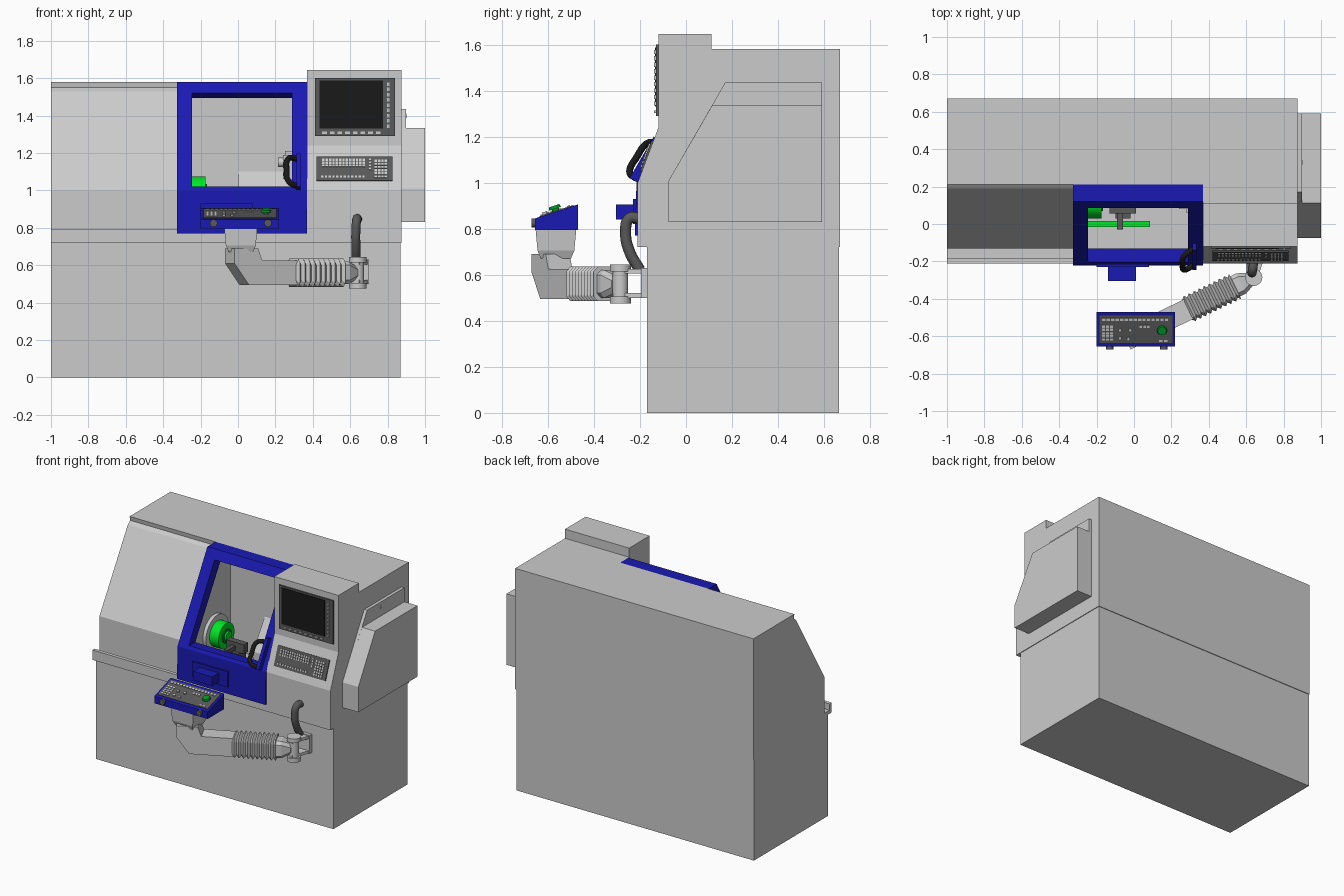
import bpy, bmesh, math
from mathutils import Matrix, Vector

if "Cube" in bpy.data.objects:
    bpy.data.objects.remove(bpy.data.objects["Cube"])

I = Matrix.Identity(4)


def mat(name, c):
    m = bpy.data.materials.new(name)
    m.diffuse_color = (*c, 1)
    m.use_nodes = True
    m.node_tree.nodes["Principled BSDF"].inputs["Base Color"].default_value = m.diffuse_color
    return m


BLUE = mat("blue", (0.01, 0.01, 0.45))
GREEN = mat("green", (0.0, 0.8, 0.02))
KNOB = mat("dark_green", (0.0, 0.3, 0.02))
DARK = mat("dark_grey", (0.1, 0.1, 0.1))
BLACK = mat("black", (0.01, 0.01, 0.01))
LIGHT = mat("key_grey", (0.55, 0.55, 0.55))


def finish(name, bm, m=None, M=I, smooth=False):
    bmesh.ops.recalc_face_normals(bm, faces=bm.faces)
    me = bpy.data.meshes.new(name)
    bm.to_mesh(me)
    bm.free()
    me.transform(M)
    o = bpy.data.objects.new(name, me)
    bpy.context.collection.objects.link(o)
    if m:
        me.materials.append(m)
    if smooth:
        bpy.context.view_layer.objects.active = o
        o.select_set(True)
        bpy.ops.object.shade_smooth_by_angle(angle=math.radians(35))
        o.select_set(False)
    return o


def boxes(name, items, m=None, M=I):
    """One object from boxes given as (x0, x1, y0, y1, z0, z1)."""
    bm = bmesh.new()
    for x0, x1, y0, y1, z0, z1 in items:
        T = Matrix.Translation(((x0 + x1) / 2, (y0 + y1) / 2, (z0 + z1) / 2))
        bmesh.ops.create_cube(bm, size=1, matrix=T @ Matrix.Diagonal((x1 - x0, y1 - y0, z1 - z0, 1)))
    return finish(name, bm, m, M)


def loft(name, rings, m=None, M=I):
    bm = bmesh.new()
    R = [[bm.verts.new(p) for p in r] for r in rings]
    n = len(R[0])
    for a, b in zip(R, R[1:]):
        for i in range(n):
            bm.faces.new((a[i], a[(i + 1) % n], b[(i + 1) % n], b[i]))
    bm.faces.new(R[0])
    bm.faces.new(R[-1])
    return finish(name, bm, m, M)


def prism(name, yz, x0, x1, m=None):
    return loft(name, [[(x, y, z) for y, z in yz] for x in (x0, x1)], m)


def cyl(name, c, r, h, axis="Z", m=None, M=I, r2=None):
    bm = bmesh.new()
    R = {"Z": I, "X": Matrix.Rotation(math.pi / 2, 4, "Y"), "Y": Matrix.Rotation(math.pi / 2, 4, "X")}[axis]
    bmesh.ops.create_cone(bm, cap_ends=True, segments=32, radius1=r, radius2=r2 or r, depth=h,
                          matrix=Matrix.Translation(c) @ R)
    return finish(name, bm, m, M, True)


def tube(name, pts, r, m=None):
    cu = bpy.data.curves.new(name, "CURVE")
    cu.dimensions = "3D"
    cu.bevel_depth, cu.bevel_resolution, cu.use_fill_caps = r, 4, True
    s = cu.splines.new("BEZIER")
    s.bezier_points.add(len(pts) - 1)
    for b, p in zip(s.bezier_points, pts):
        b.co = p
        b.handle_left_type = b.handle_right_type = "AUTO"
    o = bpy.data.objects.new(name, cu)
    bpy.context.collection.objects.link(o)
    if m:
        cu.materials.append(m)
    bpy.context.view_layer.objects.active = o
    o.select_set(True)
    bpy.ops.object.convert(target="MESH")
    bpy.ops.object.shade_smooth_by_angle(angle=math.radians(40))
    bpy.context.object.select_set(False)


def plane(y, z, deg):
    return Matrix.Translation((0, y, z)) @ Matrix.Rotation(math.radians(deg), 4, "X")


def keys(u0, v0, nu, nv, du, dv, s=0.7, w=0.008):
    return [(u0 + i * du, u0 + i * du + du * s, v0 + j * dv, v0 + j * dv + dv * s, 0, w)
            for i in range(nu) for j in range(nv)]


# Base cabinet
boxes("base_left", [(-1, -0.55, -0.17, 0.665, 0, 0.72)])
boxes("base_right", [(-0.55, 0.87, -0.17, 0.665, 0, 0.72)])

# Upper housing: left guard, right console, hollow middle
prism("left_guard", [(0.67, 0.72), (0.67, 1.58), (0.21, 1.58), (0.215, 1.55), (0.19, 1.53),
                     (-0.13, 1.0), (-0.13, 0.72)], -1, -0.27)
prism("right_console", [(-0.12, 1.645), (0.11, 1.645), (0.11, 1.58), (0.67, 1.58), (0.67, 0.72),
                        (-0.21, 0.72), (-0.21, 1.0), (-0.12, 1.24)], 0.37, 0.875)
boxes("middle_back_wall", [(-0.27, 0.37, 0.3, 0.67, 0.72, 1.58)])
boxes("middle_roof", [(-0.27, 0.37, 0.2, 0.3, 1.5, 1.58)])
boxes("middle_floor", [(-0.27, 0.37, -0.14, 0.3, 0.72, 0.8)])
boxes("front_trough", [(-1, 0.37, -0.21, -0.13, 0.72, 0.745), (-1, 0.37, -0.21, -0.185, 0.745, 0.79)])

# Side service box
prism("side_frame", [(-0.075, 0.83), (0.59, 0.83), (0.59, 1.435), (0.17, 1.435), (-0.075, 1.01)], 0.87, 0.897)
prism("side_box", [(-0.075, 0.83), (0.59, 0.83), (0.59, 1.335), (0.113, 1.335), (-0.075, 1.01)], 0.89, 1.0)
cyl("side_lock", (0.898, 0.33, 1.4), 0.012, 0.008, "X")

# Blue sliding door: jambs, header, sill panel, latch and handle
jamb = [(0.12, 1.58), (-0.215, 1.0), (-0.222, 0.77), (-0.14, 0.77), (-0.14, 1.0), (0.21, 1.58)]
prism("door_left_jamb", jamb, -0.325, -0.245, BLUE)
prism("door_right_jamb", jamb, 0.29, 0.37, BLUE)
prism("door_header", [(0.12, 1.58), (0.085, 1.52), (0.157, 1.495), (0.21, 1.58)], -0.245, 0.29, BLUE)
prism("door_sill", [(-0.203, 1.02), (-0.215, 1.0), (-0.222, 0.77), (-0.14, 0.77), (-0.13, 1.016)],
      -0.245, 0.29, BLUE)
boxes("door_latch", [(-0.14, 0.01, -0.305, -0.21, 0.84, 0.905), (-0.2, 0.08, -0.23, -0.21, 0.82, 0.93)], BLUE)
prism("handle_bracket", [(-0.1, 1.19), (-0.14, 1.2), (-0.245, 1.02), (-0.21, 1.0)], 0.312, 0.335, BLUE)
tube("door_handle", [(0.32, -0.13, 1.17), (0.27, -0.17, 1.17), (0.26, -0.215, 1.11), (0.27, -0.245, 1.05),
                     (0.32, -0.22, 1.02)], 0.015, BLACK)

# Machining chamber: chuck, tool post, bed bar and tailstock
cyl("spindle_plate", (-0.258, 0.12, 0.985), 0.13, 0.025, "X")
cyl("chuck", (-0.21, 0.12, 0.985), 0.09, 0.07, "X", GREEN)
cyl("chuck_ring", (-0.173, 0.12, 0.985), 0.05, 0.012, "X", KNOB)
cyl("chuck_nose", (-0.165, 0.12, 0.985), 0.035, 0.02, "X", GREEN)
boxes("tool_post", [(-0.13, 0.01, 0.055, 0.1, 0.93, 0.995), (-0.09, -0.06, -0.03, 0.07, 0.94, 0.97),
                    (-0.1, -0.02, 0.03, 0.12, 0.8, 0.93)], DARK)
boxes("bed_bar", [(-0.245, 0.085, -0.015, 0.015, 0.86, 0.89)], GREEN)
prism("chip_cover", [(0.3, 1.1), (0.17, 0.9), (0.17, 0.8), (0.3, 0.8)], 0.0, 0.37)
boxes("tailstock", [(0.24, 0.37, 0.08, 0.17, 1.06, 1.19), (0.25, 0.29, 0.1, 0.15, 1.19, 1.21),
                    (0.28, 0.37, 0.06, 0.19, 0.8, 1.06)])
cyl("tailstock_quill", (0.23, 0.125, 1.15), 0.025, 0.03, "X")

# Screen unit on the console
S = plane(-0.12, 0, 90)
boxes("screen_bezel", [(0.413, 0.84, 1.29, 1.6, 0, 0.01)], DARK, S)
boxes("screen_glass", [(0.435, 0.775, 1.33, 1.588, 0, 0.014)], BLACK, S)
boxes("screen_buttons", keys(0.45, 1.303, 8, 1, 0.041, 0.018, 0.6, 0.018)
      + keys(0.797, 1.335, 1, 9, 0.02, 0.028, 0.65, 0.018), LIGHT, S)

# Keyboard on the sloped console face
K = plane(-0.21, 1.0, 69.4)
boxes("keyboard_plate", [(0.42, 0.825, 0.053, 0.192, 0, 0.008)], DARK, K)
boxes("keyboard_keys", keys(0.45, 0.13, 13, 3, 0.018, 0.017, 0.7, 0.014)
      + keys(0.445, 0.07, 12, 1, 0.02, 0.018, 0.6, 0.014)
      + keys(0.7, 0.115, 1, 4, 0.016, 0.017, 0.7, 0.014)
      + keys(0.73, 0.068, 4, 6, 0.018, 0.018, 0.7, 0.014), LIGHT, K)

# Control pendant
prism("pendant_case", [(-0.655, 0.795), (-0.655, 0.845), (-0.47, 0.905), (-0.47, 0.795)], -0.2, 0.22, BLUE)
P = plane(-0.655, 0.845, 18)
boxes("pendant_panel", [(-0.185, 0.205, 0.02, 0.175, 0, 0.004)], DARK, P)
boxes("pendant_keys", keys(-0.17, 0.035, 3, 5, 0.021, 0.018, 0.75)
      + keys(-0.17, 0.147, 15, 1, 0.024, 0.02) + keys(0.03, 0.108, 3, 1, 0.02, 0.02)
      + keys(0.135, 0.027, 2, 1, 0.026, 0.016), LIGHT, P)
for i, (u, v) in enumerate([(-0.075, 0.095), (-0.02, 0.095), (-0.075, 0.05), (-0.03, 0.045)]):
    cyl(f"pendant_switch_{i}", (u, v, 0.007), 0.009, 0.014, "Z", LIGHT, P)
cyl("pendant_stop_stem", (0.15, 0.095, 0.008), 0.016, 0.016, "Z", KNOB, P)
cyl("pendant_stop_knob", (0.15, 0.095, 0.02), 0.027, 0.014, "Z", KNOB, P, 0.023)
for n, x in (("left", -0.13), ("right", 0.16)):
    cyl(f"pendant_knob_{n}", (x, -0.66, 0.825), 0.02, 0.022, "Y", DARK)


# Pendant arm: neck, elbow, bellows
def octa(s, h, c=0.02):
    k = h - c
    return [(s, a, 0.56 + b) for a, b in
            [(-h, -k), (-k, -h), (k, -h), (h, -k), (h, k), (k, h), (-k, h), (-h, k)]]


def rect(z, h):
    return [(0.015 + a * h, -0.565 + b * h, z) for a, b in [(-1, -1), (1, -1), (1, 1), (-1, 1)]]


loft("arm_neck", [rect(0.67, 0.065), rect(0.705, 0.08), rect(0.795, 0.088)])
A = Matrix.Translation((0.015, -0.59, 0)) @ Matrix.Rotation(math.radians(26), 4, "Z")
elbow = [(-0.065, 0.69), (0.075, 0.69), (0.1, 0.625), (0.31, 0.625), (0.31, 0.495), (0.02, 0.495), (-0.065, 0.61)]
loft("arm_elbow", [[(s, y, z) for s, z in elbow] for y in (-0.058, 0.058)], None, A)
loft("arm_bellows", [octa(0.3 + i * 0.015, 0.075 if i % 2 else 0.06) for i in range(20)], None, A)
loft("arm_end", [octa(0.57, 0.06), octa(0.62, 0.06), octa(0.68, 0.035)], None, A)

# Swivel joint, wall bracket and cable hose
cyl("swivel_pin", (0.64, -0.285, 0.56), 0.034, 0.15)
for n, z in (("top", 0.63), ("bottom", 0.49)):
    cyl(f"swivel_disc_{n}", (0.64, -0.285, z), 0.046, 0.03)
lug = [(0.6, -0.285), (0.65, -0.32), (0.7, -0.17), (0.6, -0.17)]
for n, z in (("top", 0.605), ("bottom", 0.5)):
    loft(f"bracket_lug_{n}", [[(x, y, h) for x, y in lug] for h in (z, z + 0.02)])
boxes("bracket_plate", [(0.6, 0.7, -0.195, -0.165, 0.5, 0.63)])
tube("cable_hose", [(0.63, -0.2, 0.62), (0.63, -0.245, 0.7), (0.63, -0.262, 0.78), (0.635, -0.245, 0.845),
                    (0.64, -0.2, 0.845)], 0.024, DARK)
